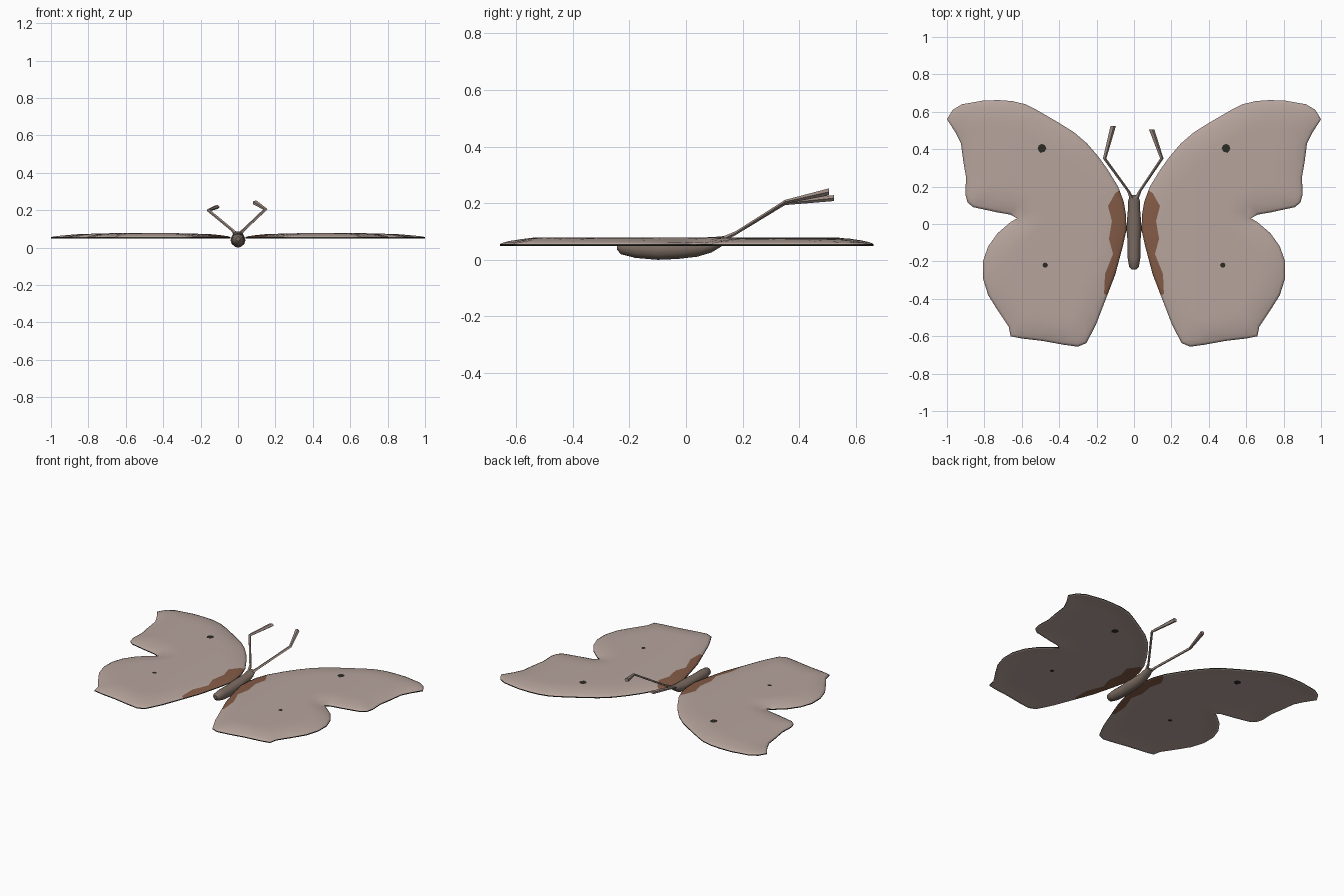
import bpy, bmesh, math
from mathutils import Vector
from mathutils.geometry import delaunay_2d_cdt, intersect_point_line

if "Cube" in bpy.data.objects:
    bpy.data.objects.remove(bpy.data.objects["Cube"])


def material(name, rgb):
    m = bpy.data.materials.new(name)
    m.diffuse_color = (*rgb, 1)
    m.use_nodes = True
    m.node_tree.nodes["Principled BSDF"].inputs["Base Color"].default_value = m.diffuse_color
    return m


WING = material("pale taupe", (0.47, 0.37, 0.335))
PATCH = material("rust brown", (0.23, 0.105, 0.062))
DARK = material("near black", (0.025, 0.024, 0.018))
BODY = material("grey brown", (0.20, 0.15, 0.122))
FEELER = material("light grey brown", (0.35, 0.27, 0.235))


def make_object(name, bm, mats):
    bmesh.ops.recalc_face_normals(bm, faces=bm.faces)
    me = bpy.data.meshes.new(name)
    bm.to_mesh(me)
    bm.free()
    for m in mats:
        me.materials.append(m)
    ob = bpy.data.objects.new(name, me)
    bpy.context.collection.objects.link(ob)
    return ob


def loft(name, stations, sides, mat, smooth=True):
    """Skin elliptical rings (x, y, z, half width, half height) along y."""
    bm = bmesh.new()
    rings = []
    for x, y, z, rx, rz in stations:
        rings.append([bm.verts.new((x + rx * math.cos(a), y, z + rz * math.sin(a)))
                      for a in (2 * math.pi * i / sides for i in range(sides))])
    for a, b in zip(rings, rings[1:]):
        for i in range(sides):
            j = (i + 1) % sides
            bm.faces.new((a[i], a[j], b[j], b[i]))
    bm.faces.new(rings[0])
    bm.faces.new(rings[-1])
    for f in bm.faces:
        f.smooth = smooth and len(f.verts) == 4
    return make_object(name, bm, [mat])


# Wing outline, clockwise from the root
OUTLINE = [Vector(p) for p in (
    (.04, -.03), (.043, .05), (.055, .12), (.085, .20), (.14, .29), (.19, .36), (.25, .43),
    (.32, .49), (.40, .54), (.52, .61), (.58, .64), (.65, .657), (.72, .662), (.80, .661),
    (.92, .64), (.97, .61), (1.0, .56), (.955, .49), (.925, .43), (.912, .33), (.898, .25),
    (.902, .16), (.89, .115), (.86, .09), (.73, .062), (.66, .05), (.625, .03), (.66, .01),
    (.73, -.05), (.78, -.12), (.808, -.20), (.808, -.29), (.78, -.38), (.73, -.46),
    (.67, -.55), (.66, -.60), (.60, -.612), (.49, -.625), (.38, -.645), (.30, -.656),
    (.255, -.637), (.23, -.59), (.20, -.53), (.15, -.40), (.10, -.27), (.06, -.12))]
N = len(OUTLINE)
# Jagged outer border of the root patch, top to bottom
BORDER = [(.05, .20), (.10, .165), (.139, .096), (.118, .016), (.134, -.08),
          (.112, -.16), (.155, -.267), (.16, -.374), (.10, -.40)]
SPOTS = [((.492, .405), .023), ((.475, -.22), .014)]


def edge_distance(p):
    best = 9
    for i in range(N):
        a, b = OUTLINE[i], OUTLINE[(i + 1) % N]
        t = max(0, min(1, (p - a).dot(b - a) / (b - a).length_squared))
        best = min(best, (a + (b - a) * t - p).length)
    return best


def in_patch(x, y):
    for (x0, y0), (x1, y1) in zip(BORDER, BORDER[1:]):
        if y1 <= y <= y0:
            return x < x0 + (x1 - x0) * (y - y0) / (y1 - y0)
    return False


def top_z(p, d):
    arch = max(0, 1 - ((p.x - .5) / .5) ** 2)
    return .056 + .009 * (1 - math.exp(-d / .02)) + .014 * arch * min(1, d / .1)


def bottom_z(p, d):
    return .049 + .007 * min(1, d / .08)


def build_wings():
    pts, edges = [], []

    def add_line(points, closed=True):
        s = len(pts)
        pts.extend(Vector(p) for p in points)
        n = len(points)
        edges.extend((s + i, s + (i + 1) % n) for i in range(n if closed else n - 1))

    add_line(OUTLINE)
    # ring just inside the rim
    ring = []
    for i, p in enumerate(OUTLINE):
        t = (OUTLINE[(i + 1) % N] - OUTLINE[i - 1]).normalized()
        ring.append(p + Vector((t.y, -t.x)) * .014)
    add_line(ring)
    add_line(BORDER, closed=False)
    for (cx, cy), r in SPOTS:
        add_line([(cx + r * math.cos(k * math.pi / 4), cy + r * math.sin(k * math.pi / 4))
                  for k in range(8)])
    # interior points carry the gentle arch
    for i in range(26):
        for j in range(34):
            p = Vector((.02 + i * .04, -.66 + j * .04))
            if edge_distance(p) > .03:
                pts.append(p)
    verts, _, tris = delaunay_2d_cdt(pts, edges, [], 1, 1e-5)[:3]

    bm = bmesh.new()
    used = sorted({i for t in tris for i in t})
    dist = {i: edge_distance(verts[i]) for i in used}
    top = {i: bm.verts.new((*verts[i], top_z(verts[i], dist[i]))) for i in used}
    low = {i: bm.verts.new((*verts[i], bottom_z(verts[i], dist[i]))) for i in used}
    count = {}
    for t in tris:
        c = sum((verts[i] for i in t), Vector((0, 0))) / 3
        idx = 1 if in_patch(c.x, c.y) else 0
        if any((c - Vector(s)).length < r for s, r in SPOTS):
            idx = 2
        for f in (bm.faces.new([top[i] for i in t]),
                  bm.faces.new([low[i] for i in reversed(t)])):
            f.material_index = idx
        for k in range(3):
            e = (t[k], t[(k + 1) % 3])
            count.setdefault(frozenset(e), []).append(e)
    # dark rim wall
    for es in count.values():
        if len(es) == 1:
            a, b = es[0]
            bm.faces.new((top[b], top[a], low[a], low[b])).material_index = 2
    for f in bm.faces:
        f.smooth = True
    ob = make_object("wings", bm, [WING, PATCH, DARK])
    mod = ob.modifiers.new("mirror", 'MIRROR')
    mod.use_mirror_merge = False


build_wings()

# Body: abdomen, thorax and head in one smooth loft
loft("body", [(0, -.243, .047, .012, .012), (0, -.23, .045, .026, .025),
              (0, -.18, .041, .034, .034), (0, -.10, .037, .034, .037),
              (0, -.03, .040, .040, .037), (0, .04, .045, .036, .034),
              (0, .09, .053, .031, .027), (0, .125, .065, .031, .018),
              (0, .155, .078, .022, .008)], 12, BODY)

# Antennae: bent, flaring to a club at the tip
loft("right_antenna", [(.012, .135, .075, .013, .010), (.03, .175, .094, .009, .007),
                       (.148, .35, .205, .010, .007), (.093, .505, .240, .016, .013)],
     5, FEELER, False)
loft("left_antenna", [(-.012, .135, .075, .013, .010), (-.03, .175, .094, .009, .007),
                      (-.158, .35, .200, .010, .007), (-.113, .523, .218, .016, .011)],
     5, FEELER, False)
